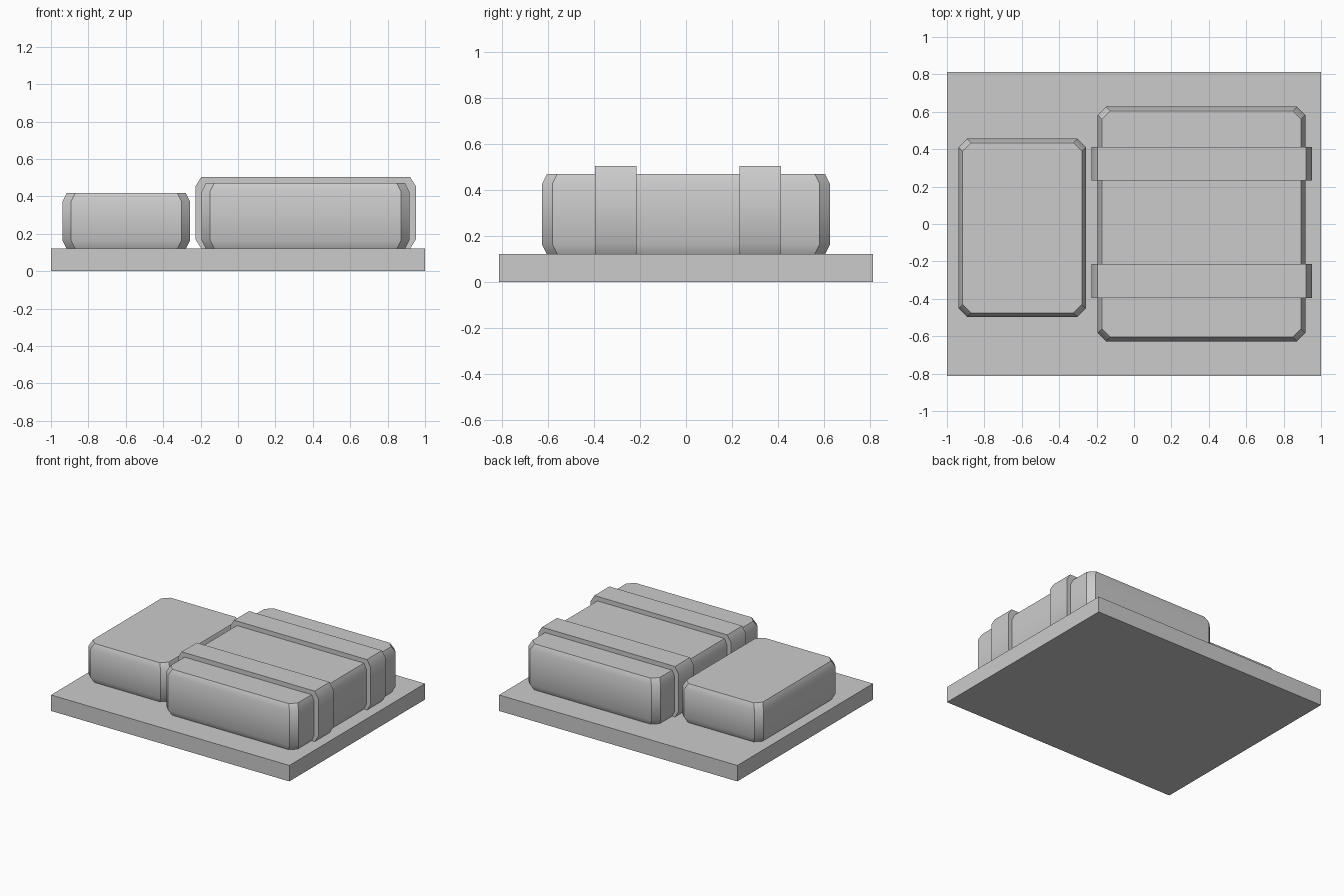
import bpy, bmesh
from math import radians

if "Cube" in bpy.data.objects:
    bpy.data.objects.remove(bpy.data.objects["Cube"])


def loft(name, rings, smooth=True):
    """Skin a stack of matching closed rings and cap both ends."""
    bm = bmesh.new()
    loops = [[bm.verts.new(p) for p in ring] for ring in rings]
    n = len(loops[0])
    for a, b in zip(loops, loops[1:]):
        for i in range(n):
            j = (i + 1) % n
            bm.faces.new((a[i], a[j], b[j], b[i]))
    bm.faces.new(loops[0][::-1])
    bm.faces.new(loops[-1])
    bmesh.ops.recalc_face_normals(bm, faces=bm.faces)
    mesh = bpy.data.meshes.new(name)
    bm.to_mesh(mesh)
    bm.free()
    ob = bpy.data.objects.new(name, mesh)
    bpy.context.collection.objects.link(ob)
    if smooth:
        bpy.ops.object.select_all(action='DESELECT')
        ob.select_set(True)
        bpy.context.view_layer.objects.active = ob
        bpy.ops.object.shade_smooth_by_angle(angle=radians(36))
    return ob


def octagon(x0, x1, y0, y1, cx, cy):
    """Rectangle with its four corners cut off."""
    return [(x0 + cx, y0), (x1 - cx, y0), (x1, y0 + cy), (x1, y1 - cy),
            (x1 - cx, y1), (x0 + cx, y1), (x0, y1 - cy), (x0, y0 + cy)]


def crate(name, x0, x1, y0, y1, z0, z1, cut=0.045, inset=0.022, drop=0.044):
    """Box with cut upright corners and steep chamfers at top and bottom."""
    rings = []
    for z, d in ((z0, inset), (z0 + drop, 0), (z1 - drop, 0), (z1, inset)):
        rings.append([(x, y, z) for x, y in
                      octagon(x0 + d, x1 - d, y0 + d, y1 - d, cut, cut)])
    return loft(name, rings)


def strap(name, y0, y1):
    """Chamfered band wrapped around the large crate."""
    profile = octagon(-0.227, 0.951, 0.12, 0.504, 0.031, 0.05)
    return loft(name, [[(x, y, z) for x, z in profile] for y in (y0, y1)])


# Flat base slab
base = [(-1, -0.813), (1, -0.813), (1, 0.813), (-1, 0.813)]
loft("base_slab", [[(x, y, z) for x, y in base] for z in (0, 0.121)], smooth=False)

# Two crates side by side
crate("small_crate", -0.938, -0.257, -0.497, 0.456, 0.12, 0.417)
crate("large_crate", -0.194, 0.916, -0.627, 0.627, 0.12, 0.47)

# Two straps over the large crate
strap("front_strap", -0.395, -0.215)
strap("back_strap", 0.232, 0.413)
